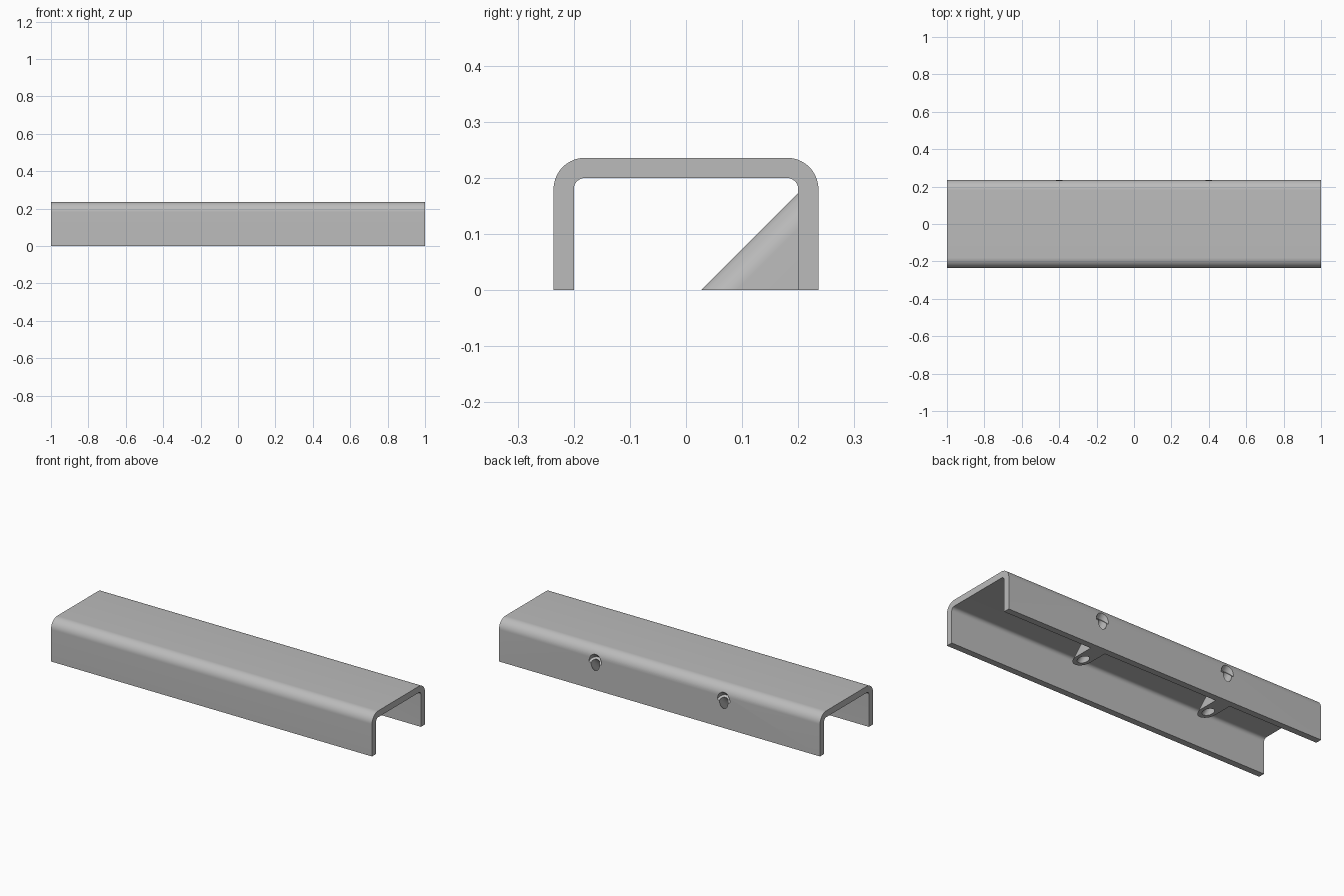
import bpy, bmesh
from math import sin, cos, pi, sqrt
from mathutils import Matrix, Vector

cube = bpy.data.objects.get("Cube")
if cube:
    bpy.data.objects.remove(cube, do_unlink=True)

HALF_LENGTH = 1.0
HALF_WIDTH = HEIGHT = 0.236
WALL = 0.036
OUTER_R, INNER_R = 0.056, 0.02
BOSS_X = 0.4
BOSS_R = 0.045
AXIS_Y = 0.09        # where each slanted screw axis meets the ground
SLANT = Vector((0, 1, 1)).normalized()

grey = bpy.data.materials.new("plain grey")
grey.use_nodes = True
grey.diffuse_color = (0.5, 0.5, 0.5, 1)
grey.node_tree.nodes["Principled BSDF"].inputs["Base Color"].default_value = (0.5, 0.5, 0.5, 1)


def add_object(name, bm):
    bmesh.ops.recalc_face_normals(bm, faces=bm.faces)
    mesh = bpy.data.meshes.new(name)
    bm.to_mesh(mesh)
    bm.free()
    mesh.materials.append(grey)
    obj = bpy.data.objects.new(name, mesh)
    bpy.context.collection.objects.link(obj)
    return obj


def prism(points, offset):
    """Closed outline swept along an offset."""
    bm = bmesh.new()
    face = bm.faces.new([bm.verts.new(p) for p in points])
    new = bmesh.ops.extrude_face_region(bm, geom=[face], use_keep_orig=True)["geom"]
    bmesh.ops.translate(bm, vec=offset, verts=[g for g in new if isinstance(g, bmesh.types.BMVert)])
    return bm


def arch(half_width, top, radius, steps=16):
    """Right-to-left outline of a round-cornered arch, as (y, z)."""
    half = [(half_width, 0)]
    for i in range(steps + 1):
        a = pi / 2 * i / steps
        half.append((half_width - radius + radius * cos(a), top - radius + radius * sin(a)))
    return half + [(-y, z) for y, z in reversed(half)]


def slanted_cylinder(name, x, radius, start, length):
    bm = bmesh.new()
    bmesh.ops.create_cone(bm, cap_ends=True, segments=48, radius1=radius, radius2=radius, depth=length)
    centre = Vector((x, AXIS_Y, 0)) + SLANT * (start + length / 2)
    bm.transform(Matrix.Translation(centre) @ Matrix.Rotation(-pi / 4, 4, 'X'))
    obj = add_object(name, bm)
    obj.hide_render = True
    return obj


def combine(target, tool, operation):
    mod = target.modifiers.new(operation.title(), 'BOOLEAN')
    mod.operation, mod.solver, mod.object = operation, 'EXACT', tool
    bpy.context.view_layer.objects.active = target
    bpy.ops.object.modifier_apply(modifier=mod.name)
    bpy.data.objects.remove(tool, do_unlink=True)


# Channel body
outline = arch(HALF_WIDTH, HEIGHT, OUTER_R)
outline += reversed(arch(HALF_WIDTH - WALL, HEIGHT - WALL, INNER_R))
channel = add_object("channel", prism([(-HALF_LENGTH, y, z) for y, z in outline],
                                      (2 * HALF_LENGTH, 0, 0)))

for x in (-BOSS_X, BOSS_X):
    # Slanted boss with a round nose, trimmed inside the back wall
    back = HALF_WIDTH - WALL / 2
    base = [(x + BOSS_R, back, 0)]
    for i in range(33):
        a = pi * i / 32
        base.append((x + BOSS_R * cos(a), AXIS_Y - sqrt(2) * BOSS_R * sin(a), 0))
    base.append((x - BOSS_R, back, 0))
    bm = prism(base, (0, 0.3, 0.3))
    cut = bmesh.ops.bisect_plane(bm, geom=bm.verts[:] + bm.edges[:] + bm.faces[:],
                                 plane_co=(0, back, 0), plane_no=(0, 1, 0),
                                 clear_outer=True)["geom_cut"]
    bmesh.ops.remove_doubles(bm, verts=bm.verts, dist=1e-5)
    bmesh.ops.holes_fill(bm, edges=[e for e in bm.edges if e.is_boundary])
    combine(channel, add_object("boss", bm), 'UNION')

    # Screw bore and wider head recess
    combine(channel, slanted_cylinder("bore", x, 0.026, -0.1, 0.5), 'DIFFERENCE')
    combine(channel, slanted_cylinder("head_recess", x, 0.04, 0.209, 0.2), 'DIFFERENCE')

# Smooth the bends and bores, keep the edges sharp
bpy.ops.object.select_all(action='DESELECT')
channel.select_set(True)
bpy.context.view_layer.objects.active = channel
bpy.ops.object.shade_smooth_by_angle(angle=pi / 6)
